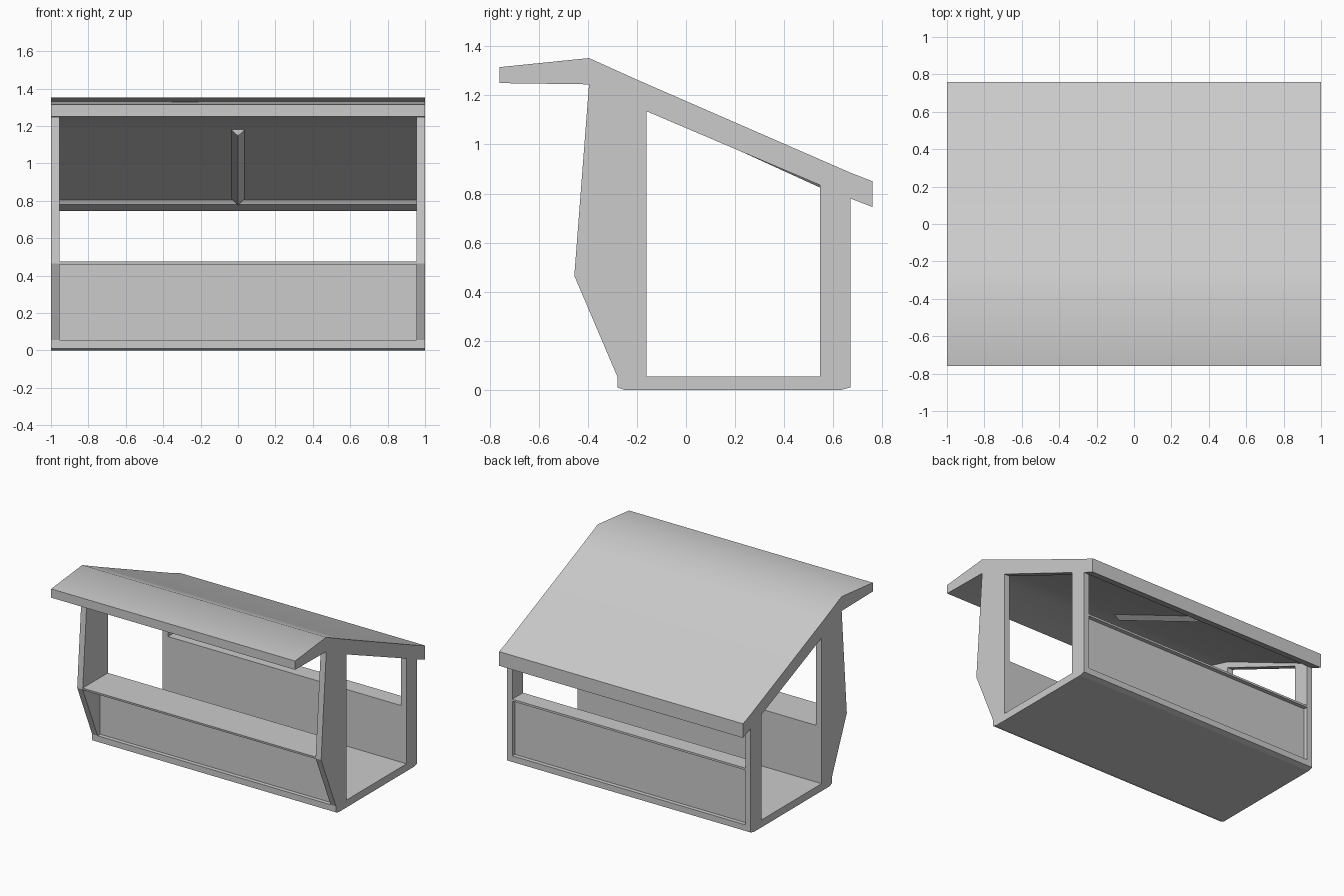
import bpy
import bmesh
import math

cube = bpy.data.objects.get("Cube")
if cube:
    bpy.data.objects.remove(cube, do_unlink=True)

# One plain grey for the whole stall
grey = bpy.data.materials.new("plain grey")
grey.use_nodes = True
colour = (0.6, 0.6, 0.6, 1)
grey.diffuse_color = colour
grey.node_tree.nodes["Principled BSDF"].inputs["Base Color"].default_value = colour


def extrude(name, profile, x0, x1):
    """Sweep a closed (y, z) profile along x."""
    bm = bmesh.new()
    face = bm.faces.new([bm.verts.new((x0, y, z)) for y, z in profile])
    swept = bmesh.ops.extrude_face_region(bm, geom=[face])["geom"]
    moved = [v for v in swept if isinstance(v, bmesh.types.BMVert)]
    bmesh.ops.translate(bm, verts=moved, vec=(x1 - x0, 0, 0))
    bmesh.ops.recalc_face_normals(bm, faces=bm.faces)
    mesh = bpy.data.meshes.new(name)
    bm.to_mesh(mesh)
    bm.free()
    mesh.materials.append(grey)
    obj = bpy.data.objects.new(name, mesh)
    bpy.context.collection.objects.link(obj)
    return obj


def box(name, y0, y1, z0, z1, half):
    return extrude(name, [(y0, z0), (y1, z0), (y1, z1), (y0, z1)], -half, half)


INNER = 0.955          # inside face of the side frames
FRONT, BACK = -0.16, 0.545
SILL, LEDGE, COUNTER = 0.055, 0.46, 0.475

# Floor slab with chamfered lower edges
extrude("floor", [(-0.28, SILL), (-0.28, 0.01), (-0.25, 0), (0.63, 0),
                  (0.67, 0.01), (0.67, SILL)], -1, 1)

# Roof: long rear slope, short front awning, shallow ceiling
roof = extrude("roof", [(-0.76, 1.25), (-0.76, 1.315), (-0.395, 1.352), (-0.2, 1.264),
                        (0.67, 0.885), (0.76, 0.85), (0.76, 0.745), (0.67, 0.78),
                        (0.66, 0.805), (FRONT, 1.18), (-0.395, 1.245)], -1, 1)

# Side frames
for side, sign in (("left", 1), ("right", -1)):
    a, b = sign * INNER, sign
    extrude(side + "_front_post", [(-0.28, SILL), (FRONT, SILL), (FRONT, 1.18),
                                   (-0.395, 1.245), (-0.455, 0.465)], a, b)
    extrude(side + "_back_post", [(BACK, SILL), (0.67, SILL), (0.67, 0.79),
                                  (BACK, 0.86)], a, b)
    extrude(side + "_roof_rib", [(FRONT, 1.135), (BACK, 0.835), (0.67, 0.78),
                                 (0.66, 0.81), (FRONT, 1.185)], a, b)

# Front and rear half walls with overhanging ledges
box("front_panel", -0.25, FRONT, SILL, LEDGE, INNER)
extrude("front_counter", [(-0.453, LEDGE), (FRONT, LEDGE), (FRONT, COUNTER),
                          (-0.455, COUNTER)], -INNER, INNER)
box("back_panel", BACK, 0.64, SILL, LEDGE, INNER)
box("back_ledge", BACK, 0.67, LEDGE, COUNTER, INNER)

# Triangular rafter under the ceiling
bm = bmesh.new()
ends = []
for y, z in ((FRONT, 1.18), (0.65, 0.81)):
    ends.append([bm.verts.new((x, y, z + dz))
                 for x, dz in ((-0.035, 0), (0.035, 0), (0, -0.033))])
for ring in ends:
    bm.faces.new(ring)
for i in range(3):
    j = (i + 1) % 3
    bm.faces.new((ends[0][i], ends[0][j], ends[1][j], ends[1][i]))
bmesh.ops.recalc_face_normals(bm, faces=bm.faces)
mesh = bpy.data.meshes.new("centre_rafter")
bm.to_mesh(mesh)
bm.free()
mesh.materials.append(grey)
bpy.context.collection.objects.link(bpy.data.objects.new("centre_rafter", mesh))

# Soft ridge on the roof only
bpy.ops.object.select_all(action="DESELECT")
roof.select_set(True)
bpy.context.view_layer.objects.active = roof
bpy.ops.object.shade_smooth_by_angle(angle=math.radians(32))
